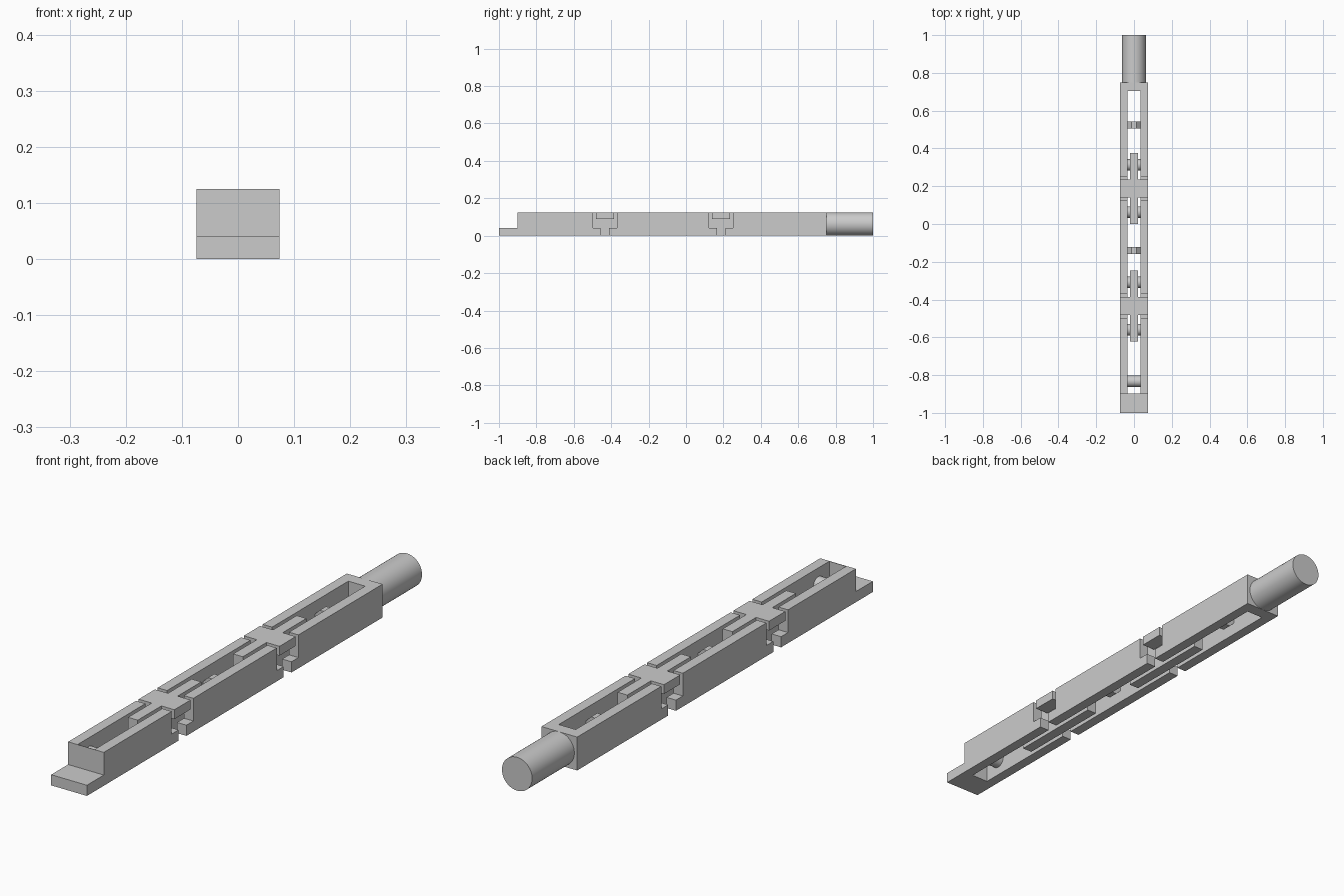
import bpy, bmesh, math
from mathutils import Matrix

cube = bpy.data.objects.get("Cube")
if cube:
    bpy.data.objects.remove(cube, do_unlink=True)

GREY = bpy.data.materials.new("light_grey")
GREY.use_nodes = True
GREY.diffuse_color = (0.6, 0.6, 0.6, 1)
GREY.node_tree.nodes["Principled BSDF"].inputs["Base Color"].default_value = (0.6, 0.6, 0.6, 1)

HALF, SLOT, TOP, MID = 0.074, 0.035, 0.125, 0.0625
LIP, TAB_Z = 0.04, 0.09
JOINTS = (-0.434, 0.188)
GAP, NOTCH, TAB = 0.023, 0.064, 0.048   # half lengths around each joint
PIN = 0.125                             # pin distance from a joint


def finish(name, bm):
    bmesh.ops.recalc_face_normals(bm, faces=bm.faces)
    mesh = bpy.data.meshes.new(name)
    bm.to_mesh(mesh)
    bm.free()
    mesh.materials.append(GREY)
    obj = bpy.data.objects.new(name, mesh)
    bpy.context.collection.objects.link(obj)
    return obj


def side_profile(name, points, half_width):
    """Extrude a (y, z) outline across x."""
    bm = bmesh.new()
    face = bm.faces.new([bm.verts.new((-half_width, y, z)) for y, z in points])
    new = bmesh.ops.extrude_face_region(bm, geom=[face])["geom"]
    bmesh.ops.translate(bm, vec=(2 * half_width, 0, 0),
                        verts=[v for v in new if isinstance(v, bmesh.types.BMVert)])
    return finish(name, bm)


def box(name, half_width, y0, y1, z0, z1):
    return side_profile(name, [(y0, z0), (y1, z0), (y1, z1), (y0, z1)], half_width)


def cylinder(name, axis, y, radius, length, sides=48, turn=0):
    bm = bmesh.new()
    bmesh.ops.create_cone(bm, cap_ends=True, segments=sides, radius1=radius,
                          radius2=radius, depth=length)
    tilt = Matrix.Rotation(math.pi / 2, 4, "Y" if axis == "x" else "X")
    bm.transform(Matrix.Translation((0, y, MID)) @ tilt @ Matrix.Rotation(turn, 4, "Z"))
    obj = finish(name, bm)
    if sides > 8:
        bpy.ops.object.select_all(action="DESELECT")
        obj.select_set(True)
        bpy.context.view_layer.objects.active = obj
        bpy.ops.object.shade_smooth_by_angle(angle=math.radians(30))
    return obj


def combine(obj, other, operation):
    mod = obj.modifiers.new("combine", "BOOLEAN")
    mod.operation, mod.solver, mod.object = operation, "EXACT", other
    bpy.context.view_layer.objects.active = obj
    bpy.ops.object.modifier_apply(modifier=mod.name)
    bpy.data.objects.remove(other, do_unlink=True)


def step_front(joint):
    """Stepped end of the frame lying in front of a joint, bottom to top."""
    return [(joint - GAP, 0), (joint - GAP, LIP), (joint - NOTCH, LIP), (joint - NOTCH, TOP)]


def step_back(joint):
    """Stepped end of the frame lying behind a joint, top to bottom."""
    return [(joint + NOTCH, TOP), (joint + NOTCH, LIP), (joint + GAP, LIP), (joint + GAP, 0)]


# Slotted frames
a, b = JOINTS
frames = {
    "front_frame": ([(-1, 0)] + step_front(a) + [(-0.9, TOP), (-0.9, LIP), (-1, LIP)], -0.898, 0),
    "middle_frame": (step_front(b) + step_back(a), -1, 1),
    "rear_frame": ([(0.75, 0), (0.75, TOP)] + step_back(b), 0, 0.703),
}
for name, (outline, y0, y1) in frames.items():
    frame = side_profile(name, outline, HALF)
    combine(frame, box("slot_cutter", SLOT, y0, y1, -0.1, 0.3), "DIFFERENCE")

# T-shaped links with their cross pins
for label, joint in zip(("front", "rear"), JOINTS):
    link = box(label + "_link", 0.02, joint - 0.188, joint + 0.188, 0, TOP)
    combine(link, box("link_tab", HALF, joint - TAB, joint + TAB, TAB_Z, TOP), "UNION")
    for end, offset in (("front", -PIN), ("rear", PIN)):
        cylinder(f"{label}_link_{end}_pin", "x", joint + offset, 0.03, 2 * SLOT + 0.01)

# Front roller, octagonal spacers and rear handle
cylinder("front_roller", "x", -0.833, 0.03, 2 * SLOT + 0.01)
for label, y in (("middle", -0.139), ("rear", 0.523)):
    cylinder(label + "_spacer", "y", y, SLOT / math.cos(math.pi / 8), 0.037, 8, math.pi / 8)
cylinder("handle", "y", 0.87, MID, 0.26, 64)
